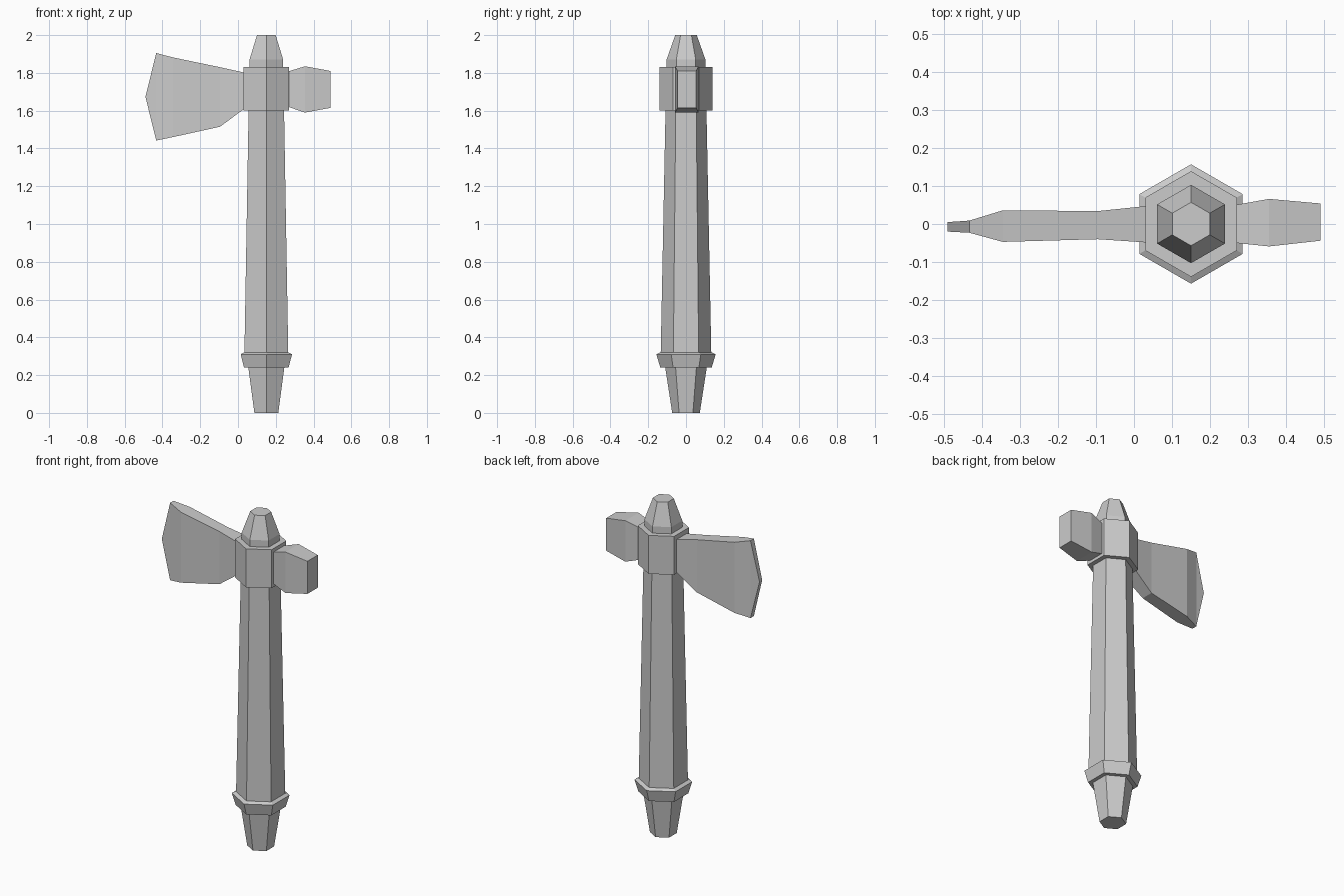
import bpy, math

if "Cube" in bpy.data.objects:
    bpy.data.objects.remove(bpy.data.objects["Cube"])

AXIS_X = 0.15


def loft(name, rings):
    """Skin equal-sized rings of points and cap both ends."""
    n = len(rings[0])
    verts = [p for ring in rings for p in ring]
    faces = [(a * n + i, a * n + (i + 1) % n, (a + 1) * n + (i + 1) % n, (a + 1) * n + i)
             for a in range(len(rings) - 1) for i in range(n)]
    faces += [tuple(reversed(range(n))), tuple(range(len(verts) - n, len(verts)))]
    mesh = bpy.data.meshes.new(name)
    mesh.from_pydata(verts, [], faces)
    mesh.update()
    obj = bpy.data.objects.new(name, mesh)
    bpy.context.collection.objects.link(obj)
    return obj


def hexagonal(name, profile):
    """Six-sided part around the shaft axis from (radius, z) pairs."""
    angles = [math.radians(30 + 60 * i) for i in range(6)]
    return loft(name, [[(AXIS_X + r * math.cos(a), r * math.sin(a), z) for a in angles]
                       for r, z in profile])


def boxy(name, sections):
    """Rectangular sections along x: (x, y min, y max, z min, z max)."""
    return loft(name, [[(x, y0, z0), (x, y1, z0), (x, y1, z1), (x, y0, z1)]
                       for x, y0, y1, z0, z1 in sections])


# Shaft parts, bottom to top
hexagonal("pommel", [(0.073, 0), (0.11, 0.24), (0.11, 0.26)])
hexagonal("lower_collar", [(0.136, 0.24), (0.157, 0.31), (0.136, 0.32)])
hexagonal("handle", [(0.134, 0.31), (0.108, 1.62)])
hexagonal("head_collar", [(0.139, 1.6), (0.139, 1.83)])
hexagonal("top_cap", [(0.103, 1.82), (0.103, 1.87), (0.057, 2.0)])

# Axe blade, root to bevel
blade = boxy("blade", [(-0.433, -0.023, 0.009, 1.442, 1.905),
                       (-0.345, -0.047, 0.036, 1.46, 1.882),
                       (-0.095, -0.040, 0.034, 1.515, 1.83),
                       (0.04, -0.049, 0.048, 1.615, 1.80)])

# Pointed cutting edge: wedge in front of the bevel
loft("cutting_edge", [[(-0.433, y0, 1.442), (-0.49, y1, 1.673), (-0.433, y0, 1.905)]
                      for y0, y1 in ((-0.023, -0.02), (0.009, 0.005))])

# Hammer poll on the opposite side
boxy("hammer", [(0.26, -0.049, 0.049, 1.622, 1.806),
                (0.355, -0.059, 0.066, 1.59, 1.835),
                (0.49, -0.044, 0.054, 1.615, 1.81)])

# Consistent outward normals
import bmesh
for obj in bpy.context.collection.objects:
    bm = bmesh.new()
    bm.from_mesh(obj.data)
    bmesh.ops.recalc_face_normals(bm, faces=bm.faces)
    bm.to_mesh(obj.data)
    bm.free()
